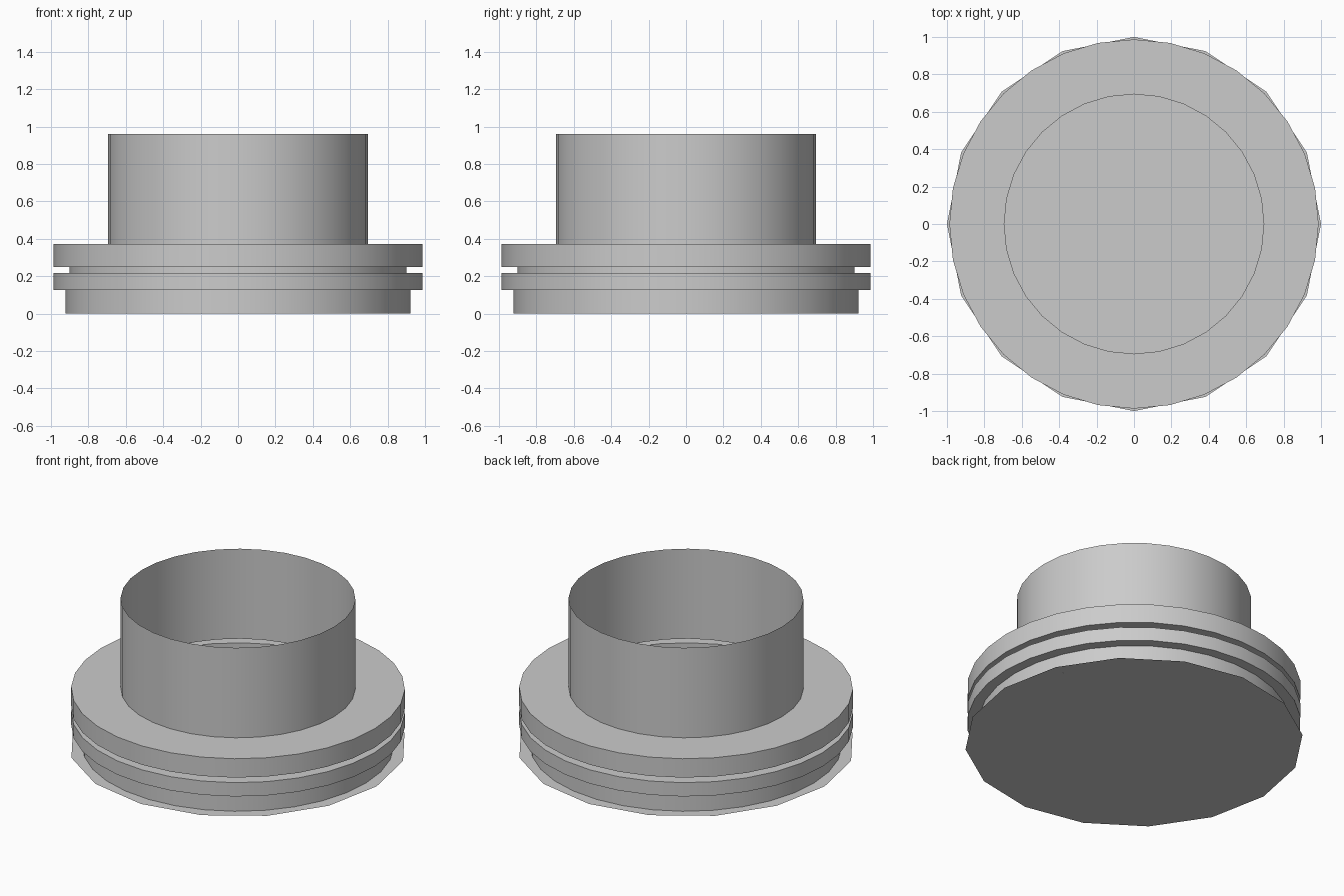
import bpy, bmesh
from math import cos, sin, tau, radians

if "Cube" in bpy.data.objects:
    bpy.data.objects.remove(bpy.data.objects["Cube"])


def add_object(name, bm):
    bmesh.ops.recalc_face_normals(bm, faces=bm.faces)
    mesh = bpy.data.meshes.new(name)
    bm.to_mesh(mesh)
    bm.free()
    ob = bpy.data.objects.new(name, mesh)
    bpy.context.collection.objects.link(ob)
    return ob


def lathe(name, profile, sides):
    """Revolve an open (radius, height) profile around z."""
    bm = bmesh.new()
    rings = [[bm.verts.new((r * cos(tau * i / sides), r * sin(tau * i / sides), z))
              for i in range(sides)] for r, z in profile]
    for a, b in zip(rings, rings[1:]):
        for i in range(sides):
            j = (i + 1) % sides
            bm.faces.new((a[i], a[j], b[j], b[i]))
    return add_object(name, bm)


# Hollow shell: lower ring, two flanges with a groove between, open tube
shell = lathe("flanged_tube", [
    (0.922, 0.0), (0.922, 0.127), (0.987, 0.127), (0.987, 0.217),
    (0.90, 0.217), (0.90, 0.25), (0.987, 0.25), (0.987, 0.373),
    (0.694, 0.373), (0.694, 0.96)], 32)
bpy.context.view_layer.objects.active = shell
shell.select_set(True)
bpy.ops.object.shade_smooth_by_angle(angle=radians(30))

# Flat sixteen-sided floor plate
bm = bmesh.new()
bmesh.ops.create_circle(bm, cap_ends=True, segments=16, radius=1.0)
add_object("floor_plate", bm)
